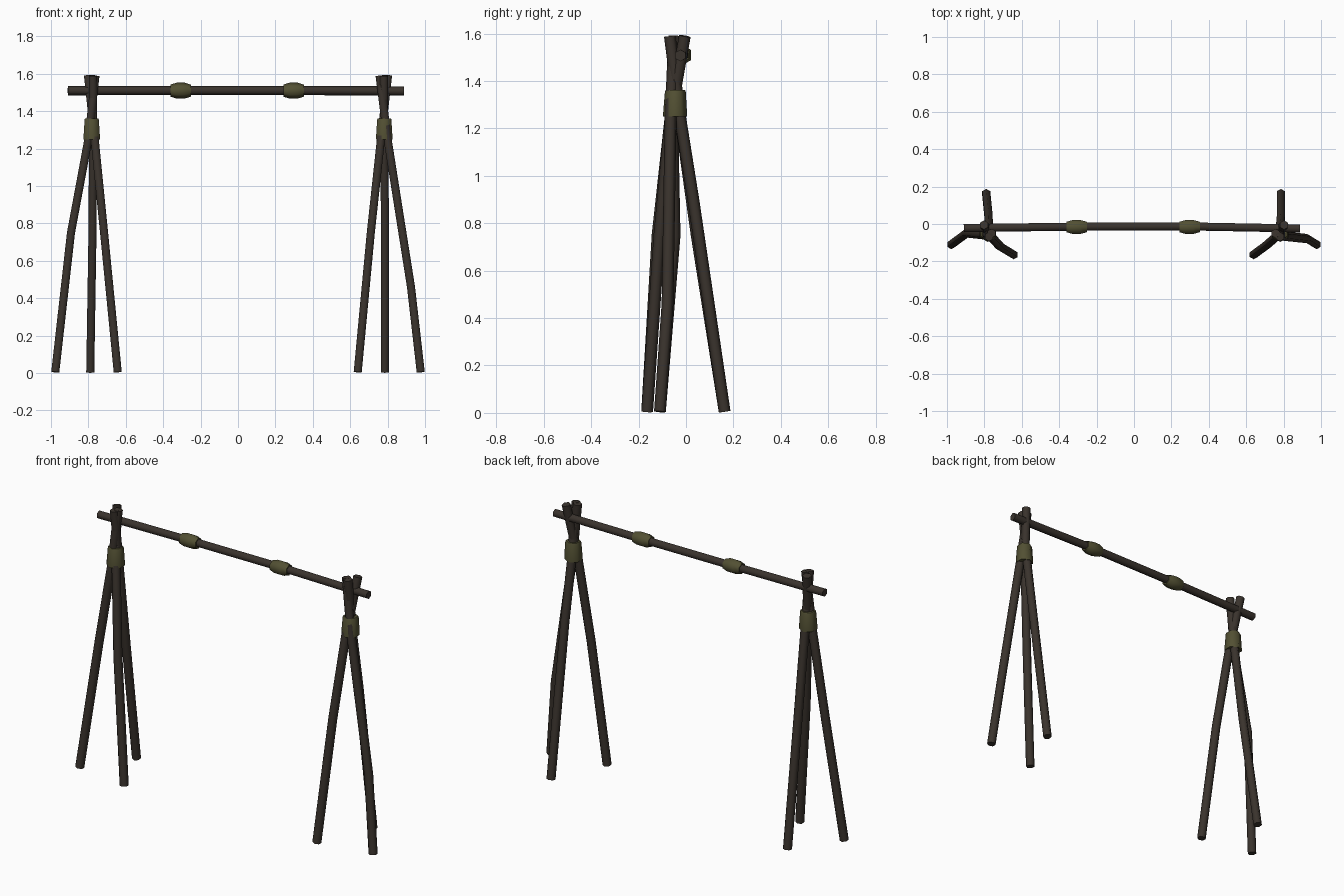
import bpy, bmesh, math
from mathutils import Vector

if "Cube" in bpy.data.objects:
    bpy.data.objects.remove(bpy.data.objects["Cube"])


def material(name, rgb):
    m = bpy.data.materials.new(name)
    m.diffuse_color = (*rgb, 1)
    m.use_nodes = True
    m.node_tree.nodes["Principled BSDF"].inputs["Base Color"].default_value = m.diffuse_color
    return m


WOOD = material("dark brown wood", (0.042, 0.033, 0.026))
ROPE = material("olive lashing", (0.085, 0.08, 0.033))


def tube(name, points, radii, mat, side_axis, sides=6):
    """Low-poly tube through points, one radius per point, capped."""
    pts = [Vector(p) for p in points]
    bm = bmesh.new()
    rings = []
    for i, p in enumerate(pts):
        d = (pts[min(i + 1, len(pts) - 1)] - pts[max(i - 1, 0)]).normalized()
        v = d.cross(Vector(side_axis)).normalized()
        u = v.cross(d)
        ring = []
        for k in range(sides):
            a = 2 * math.pi * k / sides
            ring.append(bm.verts.new(p + (u * math.cos(a) + v * math.sin(a)) * radii[i]))
        rings.append(ring)
    for a, b in zip(rings, rings[1:]):
        for k in range(sides):
            n = (k + 1) % sides
            bm.faces.new((a[k], a[n], b[n], b[k]))
    bm.faces.new(rings[0][::-1])
    bm.faces.new(rings[-1])
    bmesh.ops.recalc_face_normals(bm, faces=bm.faces[:])
    for f in bm.faces:
        f.smooth = len(f.verts) == 4
    # keep the cap edges crisp
    for e in bm.edges:
        if any(len(f.verts) != 4 for f in e.link_faces):
            e.smooth = False
    me = bpy.data.meshes.new(name)
    bm.to_mesh(me)
    bm.free()
    me.materials.append(mat)
    ob = bpy.data.objects.new(name, me)
    bpy.context.collection.objects.link(ob)
    return ob


# Tripod legs: foot, kink, lashing, crossed top
R = 0.0248
legs = {
    "left_outer_leg": [(-.977, -.11, .005), (-.893, -.048, .75), (-.80, -.058, 1.25), (-.762, -.05, 1.59)],
    "left_inner_leg": [(-.643, -.164, .005), (-.716, -.12, .75), (-.766, -.065, 1.25), (-.802, -.005, 1.59)],
    "left_back_leg": [(-.79, .163, .005), (-.778, .045, .75), (-.775, -.025, 1.25), (-.775, -.068, 1.59)],
    "right_outer_leg": [(.977, -.11, .005), (.925, -.078, .46), (.80, -.065, 1.25), (.757, -.05, 1.59)],
    "right_inner_leg": [(.64, -.164, .005), (.71, -.112, .75), (.764, -.065, 1.25), (.802, -.005, 1.59)],
    "right_back_leg": [(.785, .163, .005), (.785, .031, .9), (.78, -.025, 1.25), (.78, -.068, 1.59)],
}
for name, pts in legs.items():
    tube(name, pts, [R] * 4, WOOD, (0, 1, 0))

# Crossbar resting in the forks
tube("crossbar", [(-.91, -.022, 1.51), (-.3, -.014, 1.511), (.3, -.013, 1.511), (.888, -.024, 1.508)],
     [R] * 4, WOOD, (0, 0, 1))

for side, s in (("left", -1), ("right", 1)):
    # Lashing round the three legs
    x = .782 * s
    tube(side + "_leg_lashing",
         [(x, -.046, 1.25), (x, -.046, 1.27), (x, -.045, 1.355), (x, -.045, 1.362)],
         [.050, .050, .044, .041], ROPE, (0, 1, 0))
    # Lashing on the crossbar
    x = .302 * s - .005
    tube(side + "_bar_lashing",
         [(x + d, -.016, 1.51) for d in (-.055, -.02, .02, .055)],
         [.032, .043, .043, .032], ROPE, (0, 0, 1))
